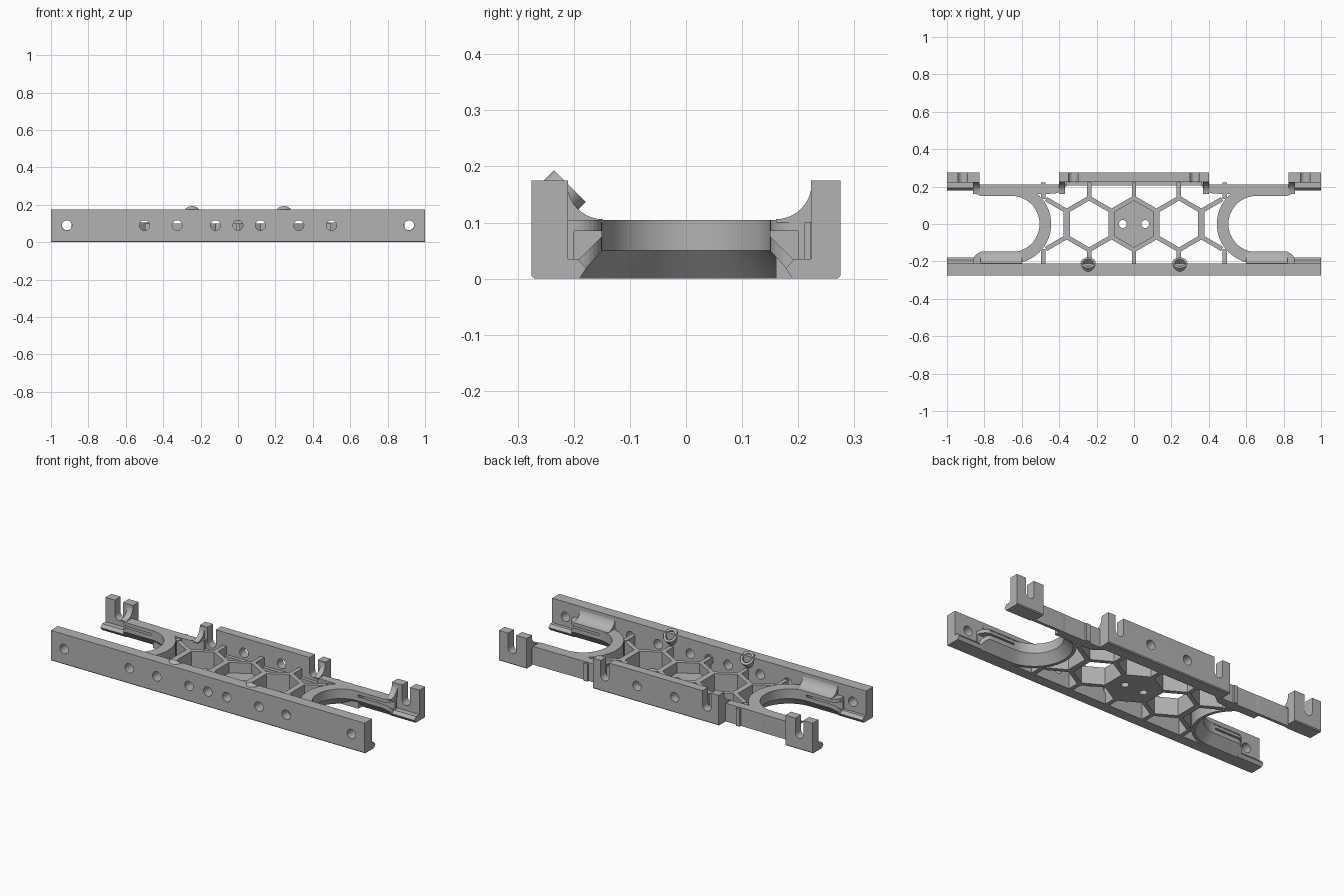
import bpy, bmesh
from math import pi, sin, cos, atan2, hypot
from mathutils import Vector, Matrix

cube = bpy.data.objects.get("Cube")
if cube:
    bpy.data.objects.remove(cube, do_unlink=True)

grey = bpy.data.materials.new("mid_grey")
grey.use_nodes = True
grey.diffuse_color = (0.45, 0.45, 0.45, 1)
grey.node_tree.nodes["Principled BSDF"].inputs["Base Color"].default_value = grey.diffuse_color

AXES = {"x": lambda u, v, w: (w, u, v),
        "y": lambda u, v, w: (u, w, v),
        "z": lambda u, v, w: (u, v, w)}


def add_prism(bm, pts, axis, a, b):
    """Extrude a 2D outline along an axis from a to b."""
    rings = [[bm.verts.new(AXES[axis](u, v, w)) for u, v in pts] for w in (a, b)]
    n = len(pts)
    bm.faces.new(rings[0][::-1])
    bm.faces.new(rings[1])
    for i in range(n):
        j = (i + 1) % n
        bm.faces.new((rings[0][i], rings[0][j], rings[1][j], rings[1][i]))


def finish(bm, name, smooth=True):
    bmesh.ops.recalc_face_normals(bm, faces=bm.faces)
    mesh = bpy.data.meshes.new(name)
    bm.to_mesh(mesh)
    bm.free()
    mesh.materials.append(grey)
    obj = bpy.data.objects.new(name, mesh)
    bpy.context.collection.objects.link(obj)
    if smooth:
        select(obj)
        bpy.ops.object.shade_smooth_by_angle(angle=0.6)
    return obj


def select(obj):
    bpy.ops.object.select_all(action="DESELECT")
    obj.select_set(True)
    bpy.context.view_layer.objects.active = obj


def prism(name, pts, axis, a, b):
    bm = bmesh.new()
    add_prism(bm, pts, axis, a, b)
    return finish(bm, name)


def rect(u0, u1, v0, v1):
    return [(u0, v0), (u1, v0), (u1, v1), (u0, v1)]


def arc(cx, cy, r, a0, a1, n):
    return [(cx + r * cos(a0 + (a1 - a0) * i / n), cy + r * sin(a0 + (a1 - a0) * i / n))
            for i in range(n + 1)]


def circle(cx, cy, r):
    return arc(cx, cy, r, 0, 2 * pi, 24)[:-1]


def notch(cx):
    """Round-bottomed slot open at the top."""
    return [(cx + 0.026, 0.25), (cx - 0.026, 0.25)] + arc(cx, 0.09, 0.026, pi, 2 * pi, 12)


def cut(obj, outlines, axis, a, b):
    bm = bmesh.new()
    for pts in outlines:
        add_prism(bm, pts, axis, a, b)
    cutter = finish(bm, "cutter", False)
    cutter.hide_render = True
    mod = obj.modifiers.new("cut", "BOOLEAN")
    mod.object = cutter
    mod.solver = "EXACT"
    select(obj)
    bpy.ops.object.modifier_apply(modifier="cut")
    bpy.data.objects.remove(cutter, do_unlink=True)


# Long front wall with its row of holes
e = 0.005
wall = prism("front_wall", [(-0.275, e), (-0.27, 0), (-0.21, 0), (-0.21, 0.175), (-0.275, 0.175)],
             "x", -1, 1)
holes = [0] + [s * x for s in (-1, 1) for x in (0.12, 0.325, 0.5, 0.915)]
cut(wall, [circle(x, 0.09, 0.027) for x in holes], "y", -0.3, -0.15)

# Back wall in the middle, notched near both ends
back = prism("back_wall", [(0.275, e), (0.27, 0), (0.225, 0), (0.225, 0.175), (0.275, 0.175)],
             "x", -0.4, 0.4)
cut(back, [circle(s * 0.12, 0.09, 0.027) for s in (-1, 1)] + [notch(s * 0.325) for s in (-1, 1)],
    "y", 0.15, 0.3)
prism("back_ledge", rect(0.205, 0.227, 0, 0.05), "x", -0.4, 0.4)

LIP = [(0.205, 0), (0.19, 0), (0.178, 0.018), (0.192, 0.035), (0.23, 0.035), (0.23, 0)]
FILLET = [(0.235, 0.1), (0.16, 0.1)] + arc(0.16, 0.17, 0.064, -pi / 2, 0, 10) + [(0.235, 0.172)]

for s, side in ((1, "left"), (-1, "right")):
    # Notched end block and the low lips at the open end
    block = prism(side + "_end_block",
                  [(0.275, e), (0.27, 0), (0.223, 0), (0.223, 0.175), (0.275, 0.175)],
                  "x", s * 0.825, s)
    cut(block, [notch(s * 0.915)], "y", 0.15, 0.3)
    prism(side + "_back_lip", LIP, "x", s * 0.84, s)
    prism(side + "_front_lip", [(-y, z) for y, z in LIP], "x", s * 0.84, s)

    # U-shaped cradle, swept along a half circle and two straight arms
    section = [(0.15, 0.05), (0.15, 0.105), (0.212, 0.105), (0.212, 0), (0.195, 0)]
    stations = [(0.86, -pi / 2)] + [(0.655, -pi / 2 - pi * i / 32) for i in range(33)]
    stations.append((0.86, -3 * pi / 2))
    bm = bmesh.new()
    rings = [[bm.verts.new((s * (cx + r * cos(t)), r * sin(t), z)) for r, z in section]
             for cx, t in stations]
    for r0, r1 in zip(rings, rings[1:]):
        for i in range(len(section)):
            j = (i + 1) % len(section)
            bm.faces.new((r0[i], r0[j], r1[j], r1[i]))
    bm.faces.new(rings[0])
    bm.faces.new(rings[-1])
    cradle = finish(bm, side + "_cradle")

    # Rounded arm tips and the pockets under the arms
    tips = [arc(0.81, k * 0.2, 0.05, -k * pi / 2, 0, 8) + [(0.9, k * 0.2), (0.9, k * 0.14), (0.81, k * 0.14)]
            for k in (-1, 1)]
    cut(cradle, [[(s * x, y) for x, y in t] for t in tips], "z", -0.1, 0.2)
    pocket = [(0.2, 0.035), (0.19, 0.035), (0.14, 0.085), (0.2, 0.085)]
    cut(cradle, [[(k * y, z) for y, z in pocket] for k in (-1, 1)], "x", s * 0.66, s * 0.9)

    # Coves blending the arms into the walls
    prism(side + "_front_cove", [(-y + 0.012, z) for y, z in FILLET], "x", s * 0.6, s * 0.82)
    prism(side + "_back_cove", FILLET, "x", s * 0.825, s * 0.86)
    prism(side + "_inner_cove", FILLET, "x", s * 0.37, s * 0.4)
    prism(side + "_back_rail",
          [(s * x, y) for x, y in [(0.36, 0.23), (0.36, 0.205), (0.41, 0.165), (0.47, 0.16),
                                   (0.655, 0.16), (0.655, 0.21), (0.4, 0.21), (0.4, 0.23)]],
          "z", 0, 0.105)

    # Slanted tube socket on top of the front wall
    bm = bmesh.new()
    outline = [(0.04, -0.09), (0.04, 0), (0.027, 0), (0.027, -0.06)]
    tube = [[bm.verts.new((r * cos(a), r * sin(a), z)) for r, z in outline]
            for a in [2 * pi * i / 28 for i in range(28)]]
    for i, t0 in enumerate(tube):
        t1 = tube[(i + 1) % 28]
        for k in range(3):
            bm.faces.new((t0[k], t1[k], t1[k + 1], t0[k + 1]))
    for k in (0, 3):
        bm.faces.new([t[k] for t in tube])
    bm.transform(Matrix.Translation((s * 0.245, -0.207, 0.165)) @ Matrix.Rotation(-pi / 4, 4, "X"))
    socket = finish(bm, side + "_tube_socket")
    cut(socket, [rect(-0.4, 0.4, -0.4, -0.27)], "z", 0, 0.3)

# Honeycomb ribs between the walls
P, R = 0.24, 0.1386


def rib(bm, p, q, half):
    p, q = Vector(p), Vector(q)
    d = (q - p).normalized()
    n = Vector((-d.y, d.x)) * half
    p, q = p - d * 0.007, q + d * 0.007
    add_prism(bm, [p + n, q + n, q - n, p - n], "z", 0, 0.1)


bm = bmesh.new()
for i in (-1.5, -0.5, 0.5, 1.5):
    rib(bm, (i * P, -R / 2), (i * P, R / 2), 0.017)
for k in (-1, 1):
    for i in (-1, 0, 1):
        rib(bm, (i * P, k * R), (i * P, k * 0.215), 0.012)
        for d in (-0.5, 0.5):
            rib(bm, (i * P, k * R), ((i + d) * P, k * R / 2), 0.012)
    for s in (-1, 1):
        rib(bm, (s * 1.5 * P, k * R / 2), (s * 0.465, k * 0.13), 0.012)
        rib(bm, (s * 0.485, k * 0.14), (s * 0.485, k * 0.215), 0.012)
finish(bm, "honeycomb_ribs", False)

# Solid middle cell with two screw holes
plate = prism("center_plate", [(R * cos(pi / 6 + i * pi / 3), R * sin(pi / 6 + i * pi / 3))
                               for i in range(6)], "z", 0, 0.04)
cut(plate, [circle(s * 0.06, 0, 0.021) for s in (-1, 1)], "z", -0.1, 0.2)
